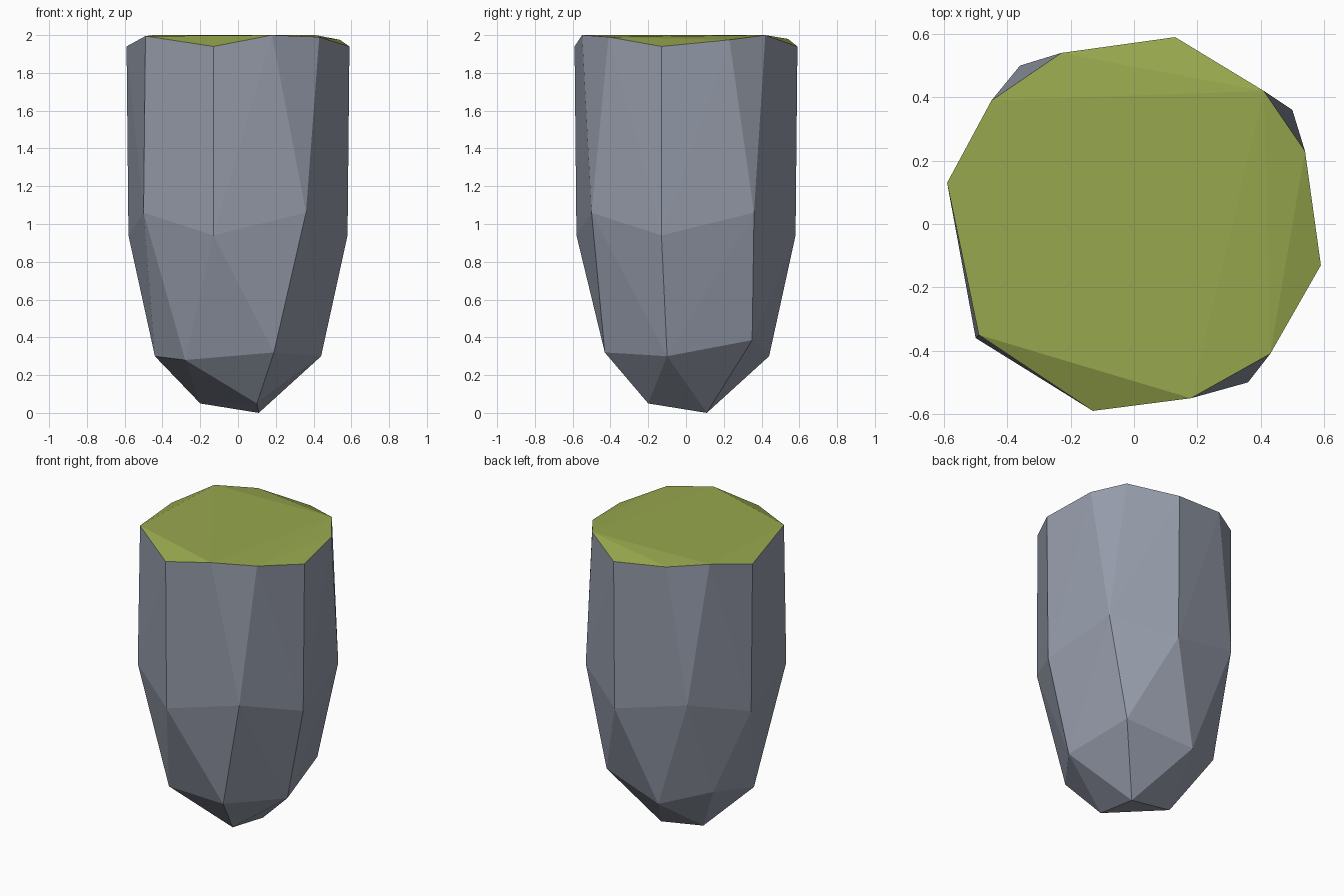
import bpy, bmesh
from mathutils import Vector

if "Cube" in bpy.data.objects:
    bpy.data.objects.remove(bpy.data.objects["Cube"])


def material(name, rgb):
    m = bpy.data.materials.new(name)
    m.diffuse_color = (*rgb, 1)
    m.use_nodes = True
    m.node_tree.nodes["Principled BSDF"].inputs["Base Color"].default_value = m.diffuse_color
    return m


stone = material("grey stone", (0.30, 0.33, 0.40))
moss = material("moss green", (0.31, 0.39, 0.075))

# Rim of the mossy top
pts = [(.13, .59, 1.94), (.41, .42, 2.0), (.54, .23, 1.975), (.59, -.13, 1.94),
       (.43, -.41, 1.99), (.18, -.55, 2.0), (-.13, -.59, 1.94), (-.49, -.35, 1.995),
       (-.59, .13, 1.94), (-.45, .39, 2.0), (-.23, .54, 1.98)]

# Waist ring: two points repeated every quarter turn
for x, y, z in [(.58, -.13, .94), (.50, .36, 1.06)]:
    for _ in range(4):
        pts.append((x, y, z))
        x, y = -y, x

# Tapering lower ring
pts += [(.19, -.43, .32), (.44, -.10, .30), (.35, .35, .385), (-.10, .44, .30),
        (-.40, .28, .40), (-.44, -.10, .30), (-.28, -.34, .28)]

# Chipped foot
pts += [(.10, -.20, .05), (.11, .11, 0), (-.20, .10, .05)]

# Wrap the rings in one faceted convex rock
bm = bmesh.new()
for p in pts:
    bm.verts.new(Vector(p))
bmesh.ops.convex_hull(bm, input=bm.verts)
bmesh.ops.delete(bm, geom=[v for v in bm.verts if not v.link_faces], context='VERTS')
bmesh.ops.recalc_face_normals(bm, faces=bm.faces)

# Moss grows on upward faces
for f in bm.faces:
    f.normal_update()
    f.smooth = False
    f.material_index = 1 if f.normal.z > 0.5 else 0

me = bpy.data.meshes.new("rock_pillar")
bm.to_mesh(me)
bm.free()
me.materials.append(stone)
me.materials.append(moss)
bpy.context.collection.objects.link(bpy.data.objects.new("rock_pillar", me))
